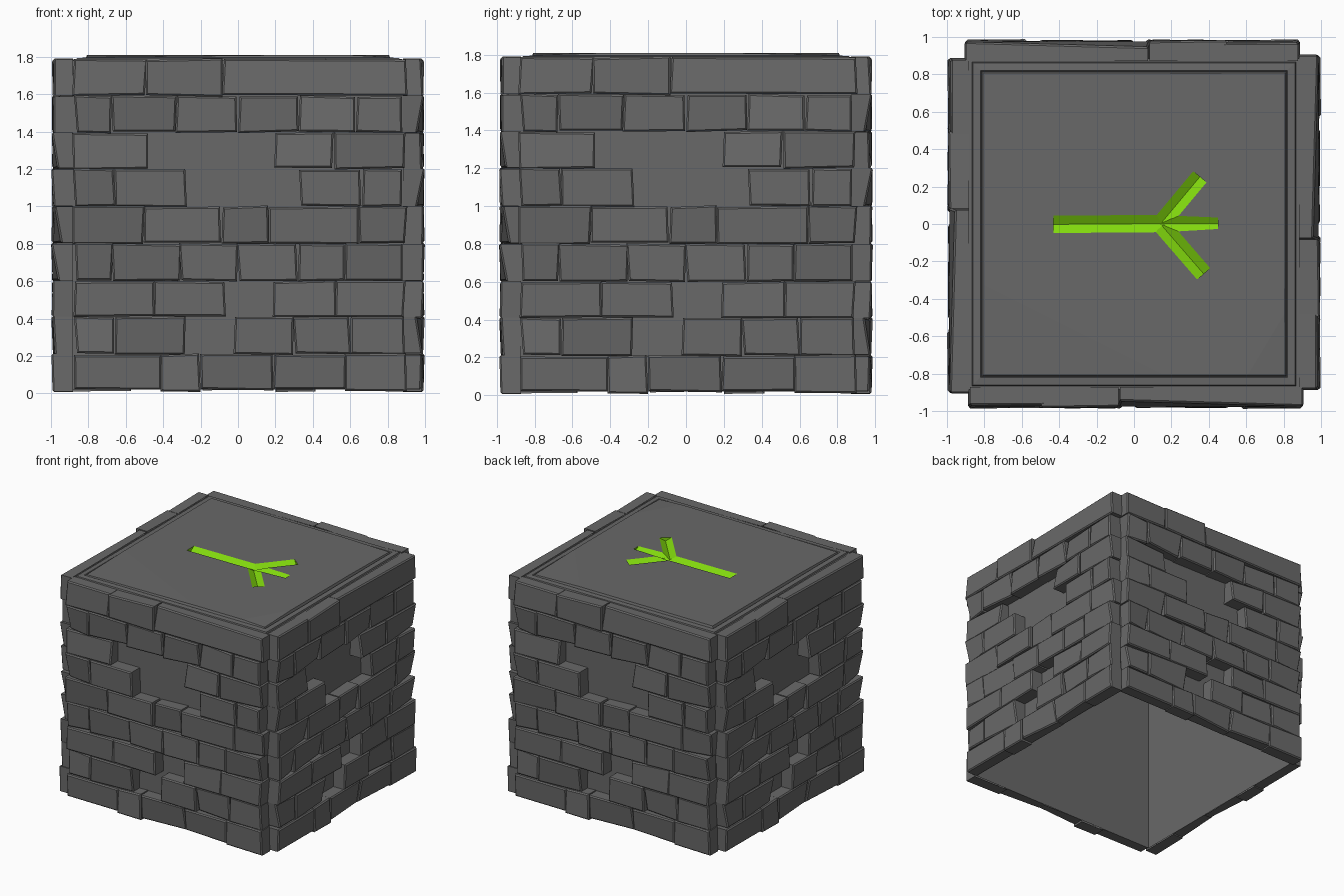
import bpy, bmesh, math, random
from mathutils import Vector, Matrix

if "Cube" in bpy.data.objects:
    bpy.data.objects.remove(bpy.data.objects["Cube"])

random.seed(7)


def material(name, rgb):
    m = bpy.data.materials.new(name)
    m.diffuse_color = (*rgb, 1)
    m.use_nodes = True
    m.node_tree.nodes["Principled BSDF"].inputs["Base Color"].default_value = m.diffuse_color
    return m


stone = material("dark_grey_stone", (0.14, 0.14, 0.14))
green = material("bright_green", (0.22, 0.69, 0.004))


def add_object(name, mesh):
    ob = bpy.data.objects.new(name, mesh)
    bpy.context.collection.objects.link(ob)
    return ob


def mesh_from(bm, name, *mats):
    bmesh.ops.recalc_face_normals(bm, faces=bm.faces)
    me = bpy.data.meshes.new(name)
    bm.to_mesh(me)
    bm.free()
    for m in mats:
        me.materials.append(m)
    return me


# Brick courses from the bottom up: joint positions, and index of a missing brick
HEIGHTS = [0.02, 0.21, 0.41, 0.60, 0.80, 1.0, 1.2, 1.395, 1.59, 1.788]
COURSES = [
    ([-0.87, -0.41, -0.20, 0.19, 0.57, 0.90], ()),
    ([-0.87, -0.66, -0.28, -0.02, 0.30, 0.60, 0.89], (2,)),
    ([-0.88, -0.45, -0.07, 0.19, 0.52, 0.89], (2,)),
    ([-0.87, -0.67, -0.31, 0.0, 0.32, 0.57, 0.88], ()),
    ([-0.88, -0.50, -0.09, 0.17, 0.64, 0.90], ()),
    ([-0.88, -0.66, -0.28, 0.33, 0.66, 0.88], (2,)),
    ([-0.88, -0.48, 0.20, 0.51, 0.89], (1,)),
    ([-0.87, -0.67, -0.33, 0.0, 0.33, 0.63, 0.88], ()),
    ([-0.88, -0.49, -0.08, 0.90], ()),
]
CORE = 0.875
SHIFT_X, SHIFT_Y = 0.007, -0.004     # side walls sit a little further out


def brick(bm, x0, x1, z0, z1):
    """One rough brick: jittered corners, chamfered outer face, open back."""
    j = lambda a: random.uniform(-a, a)
    depth = 0.981 + j(0.005)
    corners = []
    g = 0.001
    for x, z in ((x0 + g, z0 + g), (x1 - g, z0 + g), (x1 - g, z1 - g), (x0 + g, z1 - g)):
        corners.append((x + j(0.009), z + j(0.006), depth + j(0.008)))
    if random.random() < 0.35:                      # chipped corner
        i = random.randrange(4)
        x, z, d = corners[i]
        corners[i] = (x, z, d - 0.03)
    back = [bm.verts.new((x, -CORE - 0.0005, z)) for x, z, d in corners]
    front = [bm.verts.new((x, -d, z)) for x, z, d in corners]
    bm.faces.new(front)
    for i in range(4):
        k = (i + 1) % 4
        bm.faces.new((back[i], back[k], front[k], front[i]))
    edges = [bm.edges.get((front[i], front[(i + 1) % 4])) for i in range(4)]
    bmesh.ops.bevel(bm, geom=edges, offset=0.009, segments=1,
                    affect='EDGES', clamp_overlap=True)


# One wall of bricks, turned round to all four sides
bm = bmesh.new()
for row, (xs, missing) in enumerate(COURSES):
    for i in range(len(xs) - 1):
        if i in missing:
            continue
        z0 = 0.008 if (row, i) in ((0, 1), (0, 4)) else HEIGHTS[row]
        brick(bm, xs[i], xs[i + 1], z0, HEIGHTS[row + 1])
wall = mesh_from(bm, "brick_wall", stone)
for i, side in enumerate(("front", "right", "back", "left")):
    turn = Matrix.Rotation(i * math.pi / 2, 4, 'Z')
    shift = SHIFT_X if i % 2 else SHIFT_Y
    ob = add_object(side + "_brick_wall", wall)
    ob.matrix_world = turn @ Matrix.Translation((0, -shift, 0))

# Hollow core behind the bricks, open at the bottom
bm = bmesh.new()
low = [bm.verts.new((x * (CORE + SHIFT_X), y * (CORE + SHIFT_Y), 0.02))
       for x, y in ((-1, -1), (1, -1), (1, 1), (-1, 1))]
high = [bm.verts.new((v.co.x, v.co.y, 1.765)) for v in low]
for i in range(4):
    k = (i + 1) % 4
    bm.faces.new((low[i], low[k], high[k], high[i]))
add_object("hollow_core", mesh_from(bm, "hollow_core", stone))

# Top slab: stacked square rings with a narrow groove around a raised panel
bm = bmesh.new()
rings = []
for half, z in ((0.884, 1.71), (0.884, 1.780), (0.866, 1.780), (0.862, 1.792), (0.822, 1.795),
                (0.816, 1.786), (0.808, 1.808)):
    rings.append([bm.verts.new((x * half, y * half, z))
                  for x, y in ((-1, -1), (1, -1), (1, 1), (-1, 1))])
for a, b in zip(rings, rings[1:]):
    for i in range(4):
        k = (i + 1) % 4
        bm.faces.new((a[i], a[k], b[k], b[i]))
bm.faces.new(rings[0][::-1])
bm.faces.new(rings[-1])
bm.normal_update()
# Worn corners of the panel: split along a line, then sink the corner
for p, n in (((-0.45, -0.50, 1.8), (-0.5, -1, 0)), ((0.55, 0.62, 1.8), (1, 0.8, 0)),
             ((0.72, -0.62, 1.8), (1, -0.6, 0))):
    top = [f for f in bm.faces if f.calc_center_median().z > 1.8]
    geom = top + list({e for f in top for e in f.edges}) + list({v for f in top for v in f.verts})
    bmesh.ops.bisect_plane(bm, geom=geom, plane_co=p, plane_no=n)
    for v in bm.verts:
        if v.co.z > 1.8 and (v.co - Vector(p)).dot(Vector(n)) > 0.01:
            v.co.z -= 0.010
slab = add_object("top_slab", mesh_from(bm, "top_slab", stone, green))


# Carved rune: shallow V-shaped grooves cut into the slab
def groove_cutter(a, b, end_scale=1.0):
    a, b = Vector((*a, 0)), Vector((*b, 0))
    side = (b - a).normalized().cross(Vector((0, 0, 1)))
    top = Vector((0, 0, 1.812))
    bm = bmesh.new()
    ends = []
    for p, s in ((a, 1.0), (b, end_scale)):
        ends.append([bm.verts.new(p + side * 0.053 * s + top),
                     bm.verts.new(p - side * 0.053 * s + top),
                     bm.verts.new(p + top - Vector((0, 0, 0.032 * s)))])
    bm.faces.new(ends[0])
    bm.faces.new(ends[1][::-1])
    for i in range(3):
        k = (i + 1) % 3
        bm.faces.new((ends[0][i], ends[0][k], ends[1][k], ends[1][i]))
    ob = add_object("groove_cutter", mesh_from(bm, "groove_cutter", stone))
    ob.hide_render = True
    return ob


cutters = [groove_cutter((-0.43, -0.002), (0.20, 0.003)),
           groove_cutter((0.14, 0.001), (0.45, 0.004), 0.7),
           groove_cutter((0.15, 0.01), (0.352, 0.252)),
           groove_cutter((0.15, -0.01), (0.372, -0.266))]
for c in cutters:
    mod = slab.modifiers.new("carve", 'BOOLEAN')
    mod.operation, mod.solver, mod.object = 'DIFFERENCE', 'EXACT', c
bpy.context.view_layer.update()
carved = bpy.data.meshes.new_from_object(slab.evaluated_get(bpy.context.evaluated_depsgraph_get()))
slab.modifiers.clear()
slab.data = carved
for c in cutters:
    bpy.data.objects.remove(c)
carved.materials.clear()
carved.materials.append(stone)
carved.materials.append(green)
# Sloping faces near the middle are the groove walls
for f in carved.polygons:
    inner = abs(f.center.x) < 0.5 and abs(f.center.y) < 0.35
    f.material_index = 1 if inner and abs(f.normal.z) < 0.97 else 0
